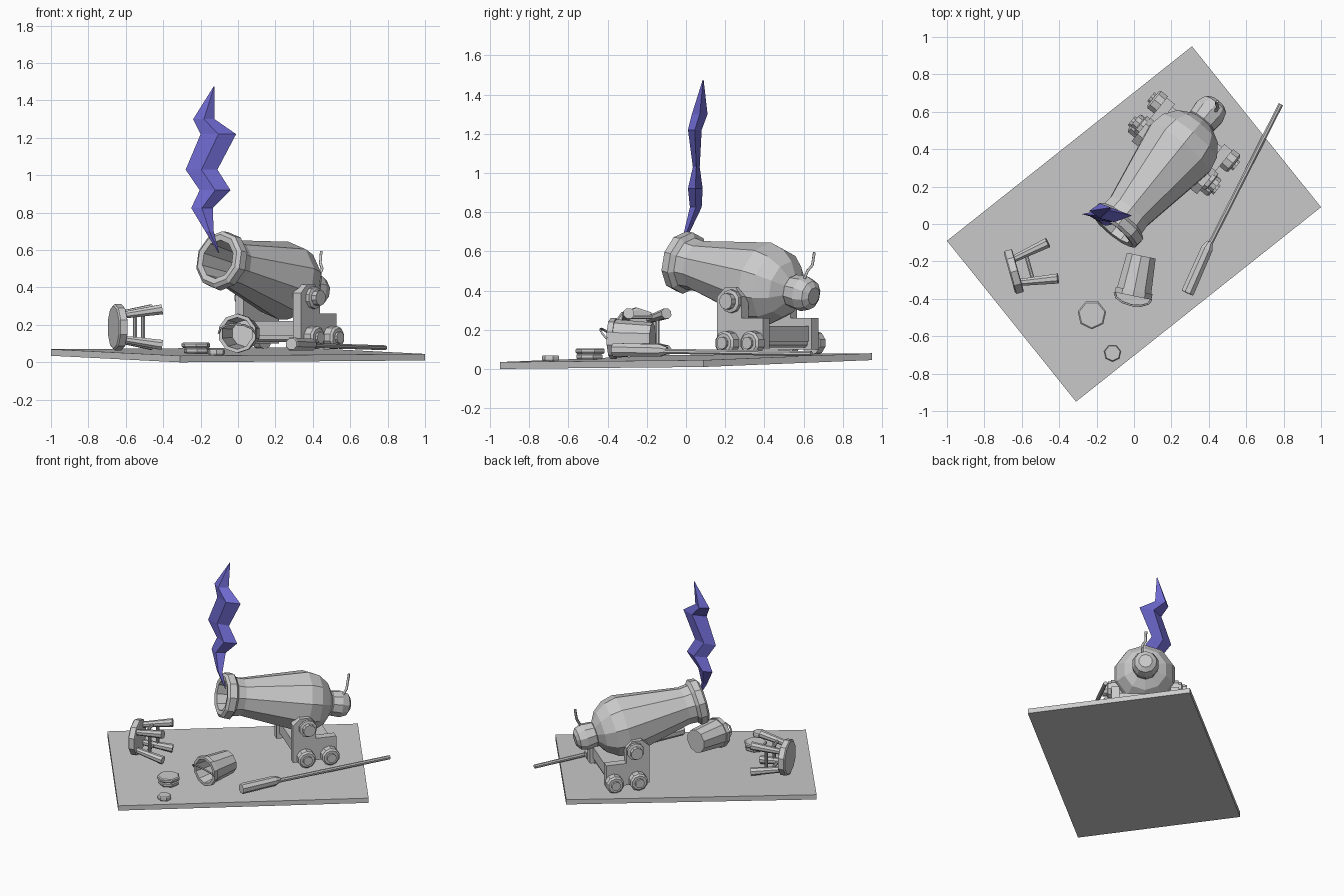
import bpy, bmesh, math
from mathutils import Vector

cube = bpy.data.objects.get("Cube")
if cube:
    bpy.data.objects.remove(cube)


def material(name, color):
    m = bpy.data.materials.new(name)
    m.use_nodes = True
    m.diffuse_color = color
    m.node_tree.nodes["Principled BSDF"].inputs["Base Color"].default_value = color
    return m


GREY = material("plain grey", (0.6, 0.6, 0.6, 1))
BLUE = material("smoke blue", (0.16, 0.145, 0.64, 1))


def finish(name, bm, mat=GREY):
    bmesh.ops.remove_doubles(bm, verts=bm.verts, dist=0.0001)
    bmesh.ops.recalc_face_normals(bm, faces=bm.faces)
    mesh = bpy.data.meshes.new(name)
    bm.to_mesh(mesh)
    bm.free()
    mesh.materials.append(mat)
    ob = bpy.data.objects.new(name, mesh)
    bpy.context.collection.objects.link(ob)
    return ob


def loft(name, rings, mat=GREY):
    """Skin a list of equally long point rings and cap both ends."""
    bm = bmesh.new()
    rows = [[bm.verts.new(p) for p in ring] for ring in rings]
    n = len(rows[0])
    for a, b in zip(rows, rows[1:]):
        for i in range(n):
            j = (i + 1) % n
            bm.faces.new((a[i], a[j], b[j], b[i]))
    bm.faces.new(rows[0])
    bm.faces.new(rows[-1])
    bmesh.ops.dissolve_degenerate(bm, edges=bm.edges, dist=0.0001)
    return finish(name, bm, mat)


def lathe(name, origin, axis, profile, sides=10):
    """Revolve (distance, radius) pairs about an axis."""
    o, d = Vector(origin), Vector(axis).normalized()
    up = Vector((0, 0, 1)) if abs(d.z) < 0.9 else Vector((1, 0, 0))
    s = d.cross(up).normalized()
    w = s.cross(d)
    angles = [math.tau * (i + 0.5) / sides for i in range(sides)]
    return loft(name, [[o + d * t + (s * math.cos(a) + w * math.sin(a)) * max(r, 0.0005)
                        for a in angles] for t, r in profile])


def rod(name, a, b, r1, r2=None, sides=8):
    a, b = Vector(a), Vector(b)
    return lathe(name, a, b - a, [(0, r1), ((b - a).length, r2 or r1)], sides)


def wire(name, points, r):
    cu = bpy.data.curves.new(name, "CURVE")
    cu.dimensions = "3D"
    cu.bevel_depth, cu.bevel_resolution = r, 0
    cu.use_fill_caps = True
    sp = cu.splines.new("POLY")
    sp.points.add(len(points) - 1)
    for p, q in zip(sp.points, points):
        p.co = (*q, 1)
    cu.materials.append(GREY)
    ob = bpy.data.objects.new(name, cu)
    bpy.context.collection.objects.link(ob)


def ground(x, y):
    return 0.0575 - 0.0151 * x + 0.0286 * y


# Slightly tilted ground slab
corners = [(0.31, 0.95), (1, 0.09), (-0.31, -0.95), (-1, -0.09)]
loft("ground_slab", [[(x, y, ground(x, y) - h) for x, y in corners] for h in (0, 0.035)])

# Barrel with hollow bore and flared muzzle ring
yaw = math.radians(51)
U = Vector((math.cos(yaw), math.sin(yaw), 0))
V = Vector((U.y, -U.x, 0))
MUZZLE = Vector((-0.09, -0.01, 0.545))
AXIS = U * 0.98 + Vector((0, 0, -0.2))
lathe("barrel", MUZZLE, AXIS, [
    (0.25, 0), (0.25, 0.09), (-0.03, 0.105), (-0.035, 0.135), (-0.02, 0.155),
    (0.025, 0.16), (0.045, 0.135), (0.1, 0.13), (0.54, 0.212), (0.62, 0.195),
    (0.69, 0.145), (0.735, 0.07), (0.735, 0)])
lathe("breech_knob", MUZZLE, AXIS, [
    (0.71, 0.055), (0.735, 0.085), (0.8, 0.092), (0.85, 0.075), (0.87, 0.045)])
wire("fuse", [(0.43, 0.6, 0.45), (0.45, 0.62, 0.5), (0.44, 0.645, 0.53),
              (0.445, 0.655, 0.595)], 0.009)


# Carriage in its own frame: along, across, height
def at(t, v, z):
    p = MUZZLE + U * t + V * v
    return Vector((p.x, p.y, z))


cheek = [(0.4, 0.1), (0.4, 0.37), (0.45, 0.415), (0.52, 0.415), (0.56, 0.37),
         (0.56, 0.26), (0.7, 0.26), (0.7, 0.1)]
for side, label in ((1, "left"), (-1, "right")):
    loft(label + "_cheek", [[at(t, side * v, z) for t, z in cheek] for v in (0.17, 0.225)])
    lathe(label + "_trunnion", at(0.5, side * 0.1, 0.345), V * side,
          [(0, 0.05), (0.12, 0.05), (0.125, 0.06), (0.145, 0.06), (0.15, 0.042), (0.18, 0.042)])
    for t, end in ((0.485, "front"), (0.65, "rear")):
        lathe(f"{label}_{end}_wheel", at(t, side * 0.225, 0.132), V * side,
              [(0, 0.062), (0.045, 0.062), (0.055, 0.05), (0.055, 0.032),
               (0.07, 0.032), (0.07, 0)])
for t, end in ((0.485, "front"), (0.65, "rear")):
    rod(end + "_axle", at(t, -0.23, 0.132), at(t, 0.23, 0.132), 0.025)
loft("carriage_floor", [[at(t, v, z) for t, v in
                         ((0.42, -0.18), (0.68, -0.18), (0.68, 0.18), (0.42, 0.18))]
                        for z in (0.14, 0.22)])

# Zigzag smoke: height, left x, right x, front y, back y
smoke = [(0.585, -0.105, -0.1, 0, 0.005), (0.7, -0.175, -0.13, -0.01, 0.02),
         (0.825, -0.25, -0.135, 0.02, 0.08), (0.92, -0.205, -0.04, 0.01, 0.085),
         (1.03, -0.28, -0.11, 0.035, 0.07), (1.22, -0.2, -0.01, 0.01, 0.08),
         (1.3, -0.24, -0.125, 0.03, 0.11), (1.475, -0.13, -0.125, 0.085, 0.09)]
loft("smoke", [[(l, (f + b) / 2, z), ((l + r) / 2, f, z), (r, (f + b) / 2, z),
                ((l + r) / 2, b, z)] for z, l, r, f, b in smoke], BLUE)

# Stool lying on its side
N = Vector((0.96, 0.27, 0))
S = Vector((0.27, -0.96, 0))
SEAT = Vector((-0.645, -0.255, 0.188))


def stool_at(d, s, z):
    return SEAT + N * d + S * s + Vector((0, 0, z))


lathe("stool_seat", SEAT, N, [(-0.022, 0.115), (-0.015, 0.125), (0.022, 0.125), (0.026, 0.115)])
for s in (-1, 1):
    for z in (-1, 1):
        rod("stool_leg", stool_at(0.02, s * 0.065, z * 0.065),
            stool_at(0.22, s * 0.1, z * 0.095), 0.02, 0.029)
    rod("stool_upright_stretcher", stool_at(0.12, s * 0.08, -0.08),
        stool_at(0.12, s * 0.08, 0.08), 0.011)
    rod("stool_cross_stretcher", stool_at(0.09, -0.08, s * 0.076),
        stool_at(0.09, 0.08, s * 0.076), 0.011)

# Open bucket on its side with a wire handle
MOUTH = Vector((-0.005, -0.385, 0.155))
B = Vector((0.2, 0.98, 0))
BS = Vector((0.98, -0.2, 0))
lathe("bucket", MOUTH, B, [
    (0.2, 0), (0.2, 0.07), (0, 0.085), (0, 0.105), (0.03, 0.105), (0.03, 0.098),
    (0.22, 0.082), (0.22, 0)])
wire("bucket_handle", [MOUTH + BS * 0.1 * math.cos(a) - B * 0.05 * math.sin(a)
                       + Vector((0, 0, 0.05 * math.sin(a)))
                       for a in [math.pi * i / 6 for i in range(7)]], 0.006)

# Flat stones on the slab
for x, y, r, low, high in ((-0.22, -0.49, 0.07, 0, 0.03), (-0.225, -0.485, 0.078, 0.03, 0.058),
                           (-0.115, -0.69, 0.046, 0, 0.03)):
    lathe("flat_stone", (x, y, ground(x, y)), (0, 0, 1),
          [(low, r * 0.9), (low + 0.008, r), (high - 0.006, r), (high, r * 0.9)], 7)

# Ramrod
rod("ramrod_shaft", (0.4, -0.12, 0.09), (0.785, 0.64, 0.078), 0.014)
lathe("ramrod_head", (0.285, -0.37, 0.098), (0.115, 0.26, -0.004),
      [(0, 0.033), (0.006, 0.037), (0.26, 0.034), (0.3, 0.018)], 8)
